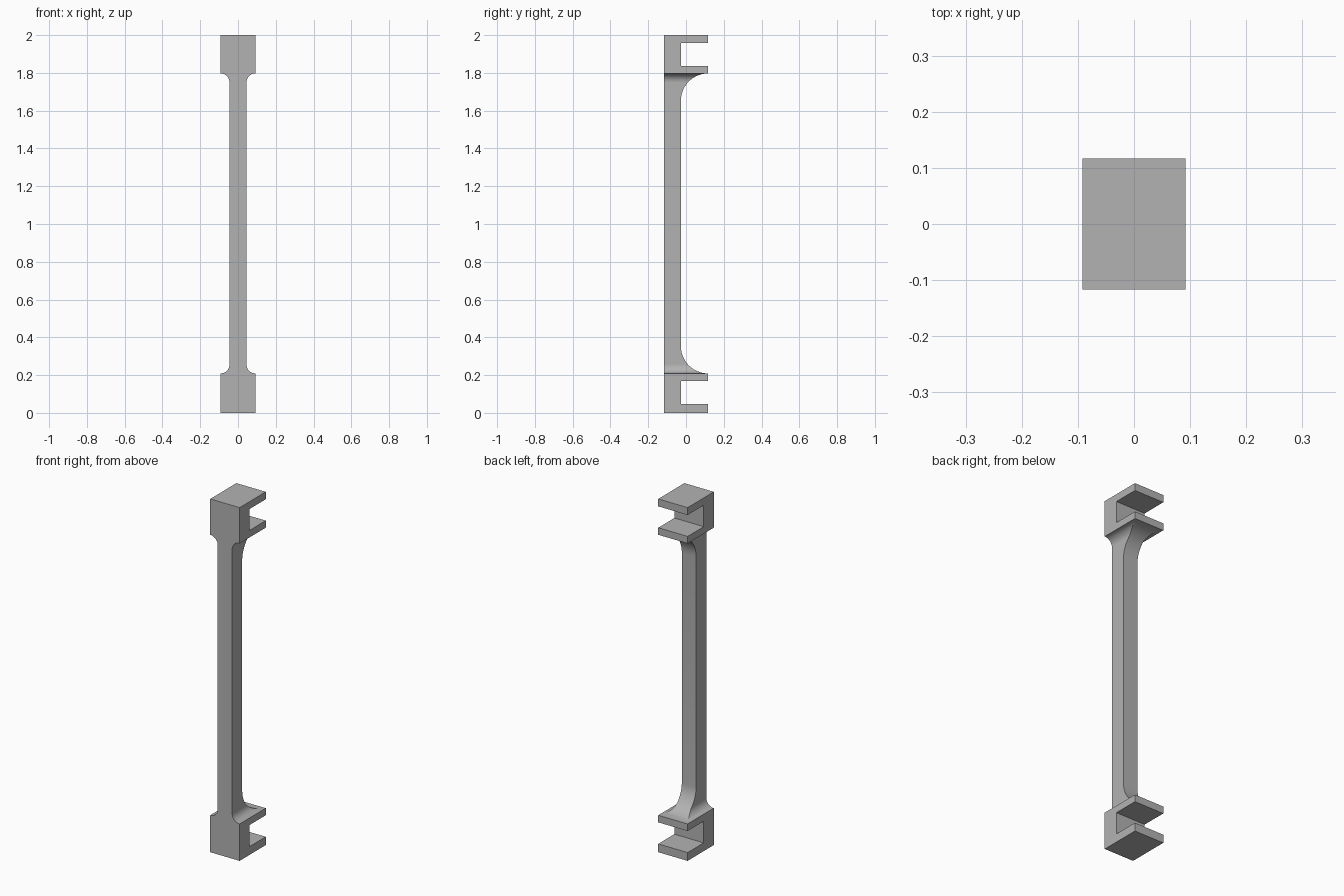
import bpy, bmesh, math

HALF_W, DEPTH = 0.092, 0.117      # end bracket half width and half depth
BAR_W, BAR_BACK = 0.045, -0.027   # bar half width and rear face
LOW, HIGH = 0.209, 1.797          # heights where the bar meets the brackets

grey = bpy.data.materials.new("plain grey")
grey.use_nodes = True
colour = (0.45, 0.45, 0.45, 1)
grey.diffuse_color = colour
grey.node_tree.nodes["Principled BSDF"].inputs["Base Color"].default_value = colour


def finish(name, bm):
    bmesh.ops.recalc_face_normals(bm, faces=bm.faces)
    mesh = bpy.data.meshes.new(name)
    bm.to_mesh(mesh)
    bm.free()
    mesh.materials.append(grey)
    obj = bpy.data.objects.new(name, mesh)
    bpy.context.collection.objects.link(obj)
    return obj


def bracket(name, bottom, slot_low, slot_high, top):
    """C-shaped side profile, open to the back, extruded across the width."""
    profile = [(-DEPTH, bottom), (DEPTH, bottom), (DEPTH, slot_low), (BAR_BACK, slot_low),
               (BAR_BACK, slot_high), (DEPTH, slot_high), (DEPTH, top), (-DEPTH, top)]
    bm = bmesh.new()
    face = bm.faces.new([bm.verts.new((-HALF_W, y, z)) for y, z in profile])
    moved = bmesh.ops.extrude_face_region(bm, geom=[face])["geom"]
    verts = [v for v in moved if isinstance(v, bmesh.types.BMVert)]
    bmesh.ops.translate(bm, verts=verts, vec=(2 * HALF_W, 0, 0))
    return finish(name, bm)


def flare(distance, radius):
    """Outward growth of a quarter-round fillet at a distance from the bracket."""
    if distance >= radius:
        return 0
    return radius - math.sqrt(radius ** 2 - (radius - distance) ** 2)


def bar(name):
    """Rectangular sections lofted upward, flaring to the sides and back at both ends."""
    side_r, back_r = HALF_W - BAR_W, DEPTH - BAR_BACK
    steps = 12
    gaps = sorted({round(r * (1 - math.cos(math.pi / 2 * i / steps)), 5)
                   for r in (side_r, back_r) for i in range(steps + 1)})
    levels = [(LOW + g, g) for g in gaps] + [(HIGH - g, g) for g in reversed(gaps)]
    bm = bmesh.new()
    rings = []
    for z, gap in levels:
        w = BAR_W + flare(gap, side_r)
        back = BAR_BACK + flare(gap, back_r)
        rings.append([bm.verts.new((x, y, z)) for x, y in
                      ((-w, -DEPTH), (w, -DEPTH), (w, back), (-w, back))])
    for a, b in zip(rings, rings[1:]):
        for i in range(4):
            j = (i + 1) % 4
            bm.faces.new((a[i], a[j], b[j], b[i]))
    bm.faces.new(rings[0])
    bm.faces.new(rings[-1])
    return finish(name, bm)


cube = bpy.data.objects.get("Cube")
if cube:
    bpy.data.objects.remove(cube)

# End brackets
bracket("lower_bracket", 0, 0.047, 0.169, LOW)
bracket("upper_bracket", HIGH, 1.837, 1.958, 2)

# Connecting bar with filleted ends
shaft = bar("handle_bar")
bpy.ops.object.select_all(action="DESELECT")
shaft.select_set(True)
bpy.context.view_layer.objects.active = shaft
bpy.ops.object.shade_smooth_by_angle(angle=math.radians(30))
